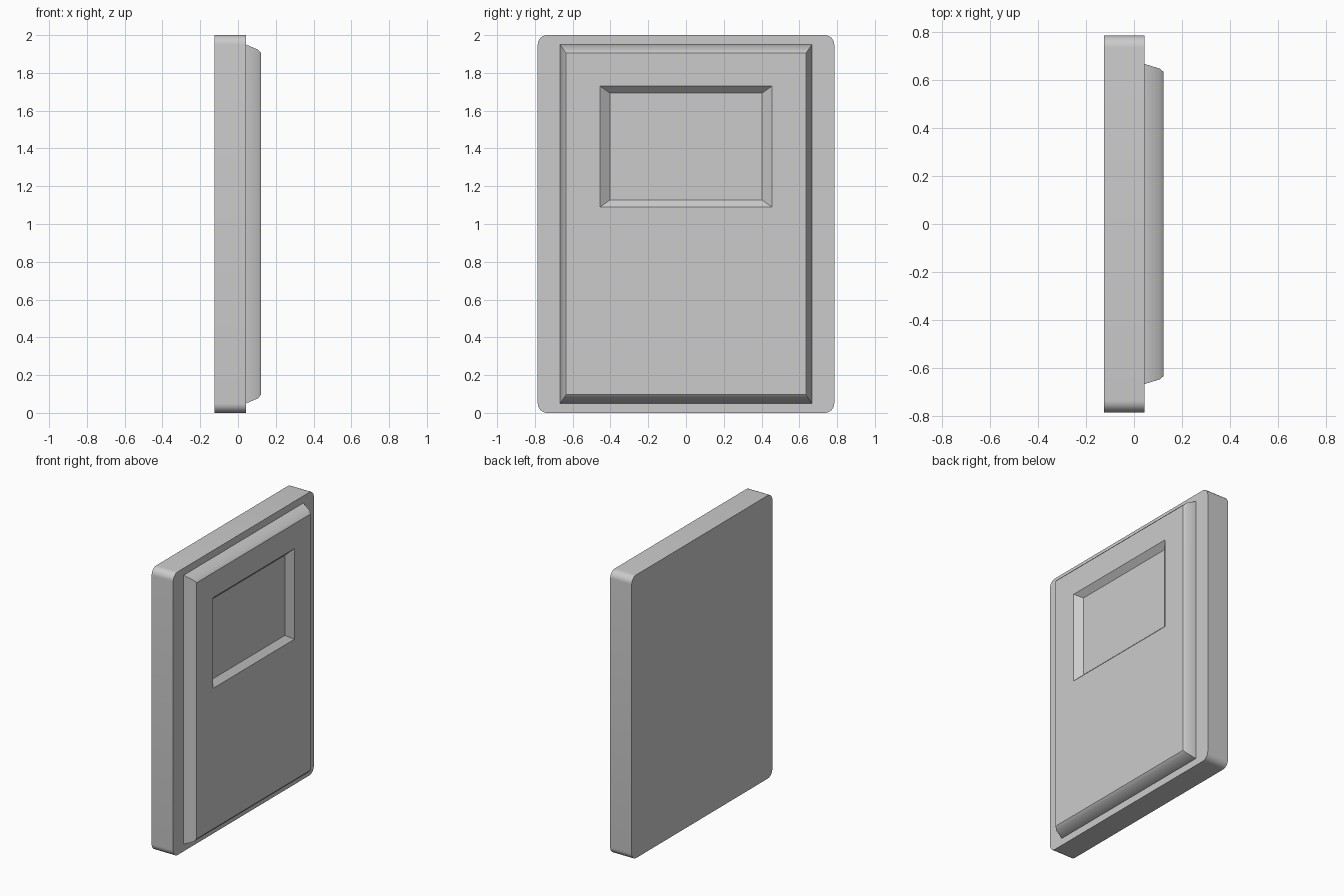
import bpy, bmesh
from math import sin, cos, pi, radians

if "Cube" in bpy.data.objects:
    bpy.data.objects.remove(bpy.data.objects["Cube"])


def loft(name, rings):
    """Skin a stack of matching closed rings and cap both ends."""
    bm = bmesh.new()
    loops = [[bm.verts.new(p) for p in ring] for ring in rings]
    n = len(loops[0])
    for a, b in zip(loops, loops[1:]):
        for i in range(n):
            j = (i + 1) % n
            bm.faces.new((a[i], a[j], b[j], b[i]))
    bm.faces.new(loops[0][::-1])
    bm.faces.new(loops[-1])
    bmesh.ops.recalc_face_normals(bm, faces=bm.faces)
    mesh = bpy.data.meshes.new(name)
    bm.to_mesh(mesh)
    bm.free()
    obj = bpy.data.objects.new(name, mesh)
    bpy.context.collection.objects.link(obj)
    bpy.ops.object.select_all(action='DESELECT')
    obj.select_set(True)
    bpy.context.view_layer.objects.active = obj
    bpy.ops.object.shade_smooth_by_angle(angle=radians(30))
    return obj


def rect(x, y, z0, z1):
    return [(x, -y, z0), (x, y, z0), (x, y, z1), (x, -y, z1)]


def rounded_rect(x, y, z0, z1, r, steps=8):
    corners = [(y - r, z1 - r), (r - y, z1 - r), (r - y, z0 + r), (y - r, z0 + r)]
    return [(x, cy + r * cos(a), cz + r * sin(a))
            for k, (cy, cz) in enumerate(corners)
            for a in [(k + s / steps) * pi / 2 for s in range(steps + 1)]]


# Back slab with rounded corners
loft("back_slab", [rounded_rect(x, 0.785, 0, 2, 0.05) for x in (-0.125, 0.043)])

# Raised panel: softened sloping rim, front face, then the sunken window
loft("raised_panel", [
    rect(0.02, 0.667, 0.05, 1.95),
    rect(0.043, 0.667, 0.05, 1.95),
    rect(0.106, 0.648, 0.077, 1.923),
    rect(0.122, 0.635, 0.097, 1.906),
    rect(0.122, 0.455, 1.09, 1.73),
    rect(0.084, 0.403, 1.127, 1.693),
])
